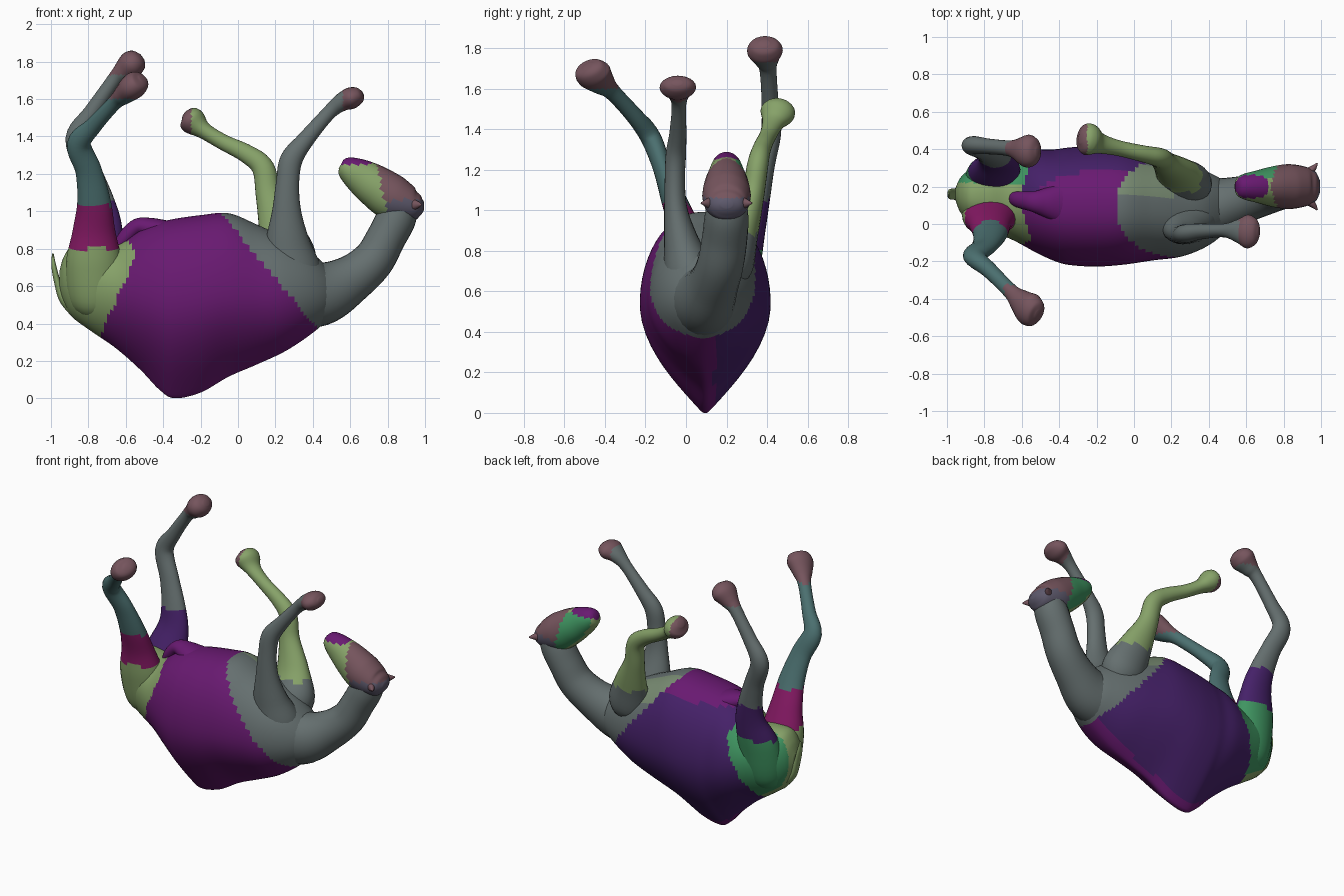
import bpy, bmesh, math
from mathutils import Vector

COL = {
    "purple": (0.14, 0.010, 0.165), "indigo": (0.06, 0.015, 0.14), "grey": (0.13, 0.16, 0.16),
    "green": (0.24, 0.36, 0.14), "emerald": (0.05, 0.30, 0.12), "magenta": (0.24, 0.01, 0.13),
    "teal": (0.07, 0.16, 0.16), "rose": (0.18, 0.09, 0.11), "slate": (0.11, 0.10, 0.15),
    "sage": (0.19, 0.26, 0.17),
}
MATS = {}
for k, c in COL.items():
    MATS[k] = bpy.data.materials.new(k)
    MATS[k].diffuse_color = (*c, 1)


def spline(pts, n):
    """Smoothly interpolate station tuples (Catmull-Rom)."""
    out = []
    for i in range(len(pts) - 1):
        p0, p1, p2, p3 = (pts[max(0, min(len(pts) - 1, i + d))] for d in (-1, 0, 1, 2))
        for s in range(n):
            t = s / n
            out.append([0.5 * (2 * b + (c - a) * t + (2 * a - 5 * b + 4 * c - d) * t * t
                               + (3 * b - a - 3 * c + d) * t ** 3)
                        for a, b, c, d in zip(p0, p1, p2, p3)])
    out.append(list(pts[-1]))
    return out


def loft(name, rings, paint):
    """Skin a list of rings, colouring each face by its centre."""
    bm = bmesh.new()
    vs = [[bm.verts.new(p) for p in r] for r in rings]
    n = len(vs[0])
    for a, b in zip(vs, vs[1:]):
        for i in range(n):
            bm.faces.new((a[i], a[(i + 1) % n], b[(i + 1) % n], b[i]))
    bm.faces.new(vs[0][::-1])
    bm.faces.new(vs[-1])
    bmesh.ops.recalc_face_normals(bm, faces=bm.faces)
    me = bpy.data.meshes.new(name)
    keys = []
    for f in bm.faces:
        f.smooth = True
        k = paint(f.calc_center_median())
        if k not in keys:
            keys.append(k)
            me.materials.append(MATS[k])
        f.material_index = keys.index(k)
    bm.to_mesh(me)
    bm.free()
    ob = bpy.data.objects.new(name, me)
    bpy.context.collection.objects.link(ob)
    return ob


def tube(name, pts, paint, n=6, sides=24):
    """Limb along stations (x, y, z, radius in side plane, radius across)."""
    st = spline(pts, n)
    rings = []
    for i, s in enumerate(st):
        a, b = st[max(0, i - 1)], st[min(len(st) - 1, i + 1)]
        t = (Vector(b[:3]) - Vector(a[:3])).normalized()
        y = Vector((0, 1, 0))
        side = (y - t * y.dot(t)).normalized()
        up = t.cross(side)
        c = Vector(s[:3])
        ang = [2 * math.pi * k / sides for k in range(sides)]
        rings.append([c + up * s[3] * math.cos(q) + side * s[4] * math.sin(q) for q in ang])
    return loft(name, rings, paint)


# Body: x, centre y, bottom, top, half width, widest z, taper of the hump side
body = [(-.955, .16, .58, .68, .03, .63, 1), (-.93, .155, .51, .76, .09, .64, 1),
        (-.88, .15, .43, .82, .14, .64, 1), (-.78, .15, .355, .83, .185, .62, 1.1),
        (-.65, .14, .265, .82, .225, .58, 1.3), (-.52, .12, .15, .90, .275, .55, 1.5),
        (-.42, .10, .045, .94, .30, .53, 1.75), (-.34, .095, .0, .96, .315, .53, 1.8),
        (-.20, .095, .03, .98, .323, .54, 1.8), (-.05, .095, .115, .99, .312, .56, 1.6),
        (.10, .09, .18, .93, .285, .56, 1.4), (.25, .08, .25, .86, .255, .56, 1.2),
        (.38, .08, .335, .79, .205, .56, 1.1), (.48, .09, .42, .70, .14, .56, 1),
        (.54, .10, .50, .64, .05, .57, 1)]
rings = []
for x, yc, bot, top, w, mid, p in spline(body, 8):
    r = []
    m = .15 * max(0, min(1, p - 1))      # keeps the hump tip rounded
    for k in range(56):
        q = 2 * math.pi * (k + .5) / 56
        c, s = math.cos(q), math.sin(q)
        a = abs(c)
        wide = (1 - m) * a ** (1 + 1.8 * (p - 1)) + m * a ** .5 if s < 0 else a ** .9
        r.append((x, yc + math.copysign(w * wide, c), mid + s * (top - mid if s > 0 else mid - bot)))
    rings.append(r)


def paint_body(c):
    if c.x < -.73 + .45 * (min(c.z, .78) - .35) - max(0, c.z - .78):
        return "emerald" if c.y > .22 else "green"
    if c.x > .4 - .83 * (c.z - .4):
        return "sage" if c.y > .15 and c.z > .8 else "grey"
    return "indigo" if c.y > .14 and c.z < .9 else "purple"


loft("body", rings, paint_body)
tube("belly_ridge", [(-.25, .11, .885, .04, .13), (-.38, .11, .895, .055, .11), (-.47, .115, .91, .055, .08),
                     (-.54, .12, .915, .045, .055), (-.61, .13, .85, .04, .045), (-.66, .14, .78, .02, .03)],
     lambda c: "purple")

# Neck and head
tube("neck", [(.28, .08, .58, .23, .20), (.45, .095, .565, .175, .155), (.60, .135, .635, .13, .125),
              (.72, .17, .735, .112, .115), (.79, .19, .855, .105, .112), (.85, .20, .97, .105, .108),
              (.88, .20, 1.05, .08, .09), (.89, .20, 1.08, .03, .04)],
     lambda c: "grey")


def paint_head(c):
    if c.z > 1.25 and c.x < .72:
        return "purple"
    if c.x + .25 * (c.z - 1) < .80:
        return "emerald" if c.y > .25 else "green"
    return "rose" if c.z > 1.06 else "slate"


tube("head", [(.995, .20, 1.03, .02, .03), (.97, .20, 1.03, .06, .08), (.92, .20, 1.035, .095, .105),
              (.83, .20, 1.07, .122, .12), (.74, .20, 1.13, .115, .108), (.665, .20, 1.18, .098, .088),
              (.605, .20, 1.218, .076, .073), (.565, .20, 1.242, .052, .055), (.55, .20, 1.25, .025, .03)],
     paint_head)
for nm, s in (("ear_left", 1), ("ear_right", -1)):
    tube(nm, [(.91, .20 + s * .06, 1.035, .04, .03), (.955, .20 + s * .095, 1.035, .022, .018),
              (.98, .20 + s * .125, 1.035, .004, .004)], lambda c: "rose")

# Tail
tube("tail", [(-.85, .16, .44, .03, .04), (-.93, .16, .525, .024, .034), (-.965, .16, .62, .018, .03),
              (-.985, .16, .71, .013, .026), (-.99, .16, .775, .004, .008)], lambda c: "green")


# Legs, root to foot
def paint_leg(hip, thigh, shin, z1, z2, foot):
    def f(c):
        if foot(c):
            return "rose"
        return hip if c.z < z1 else thigh if c.z < z2 else shin
    return f


tube("hind_leg_right", [
    (-.75, .13, .42, .04, .04), (-.76, .10, .52, .14, .12), (-.77, .045, .72, .15, .11),
    (-.77, .0, .89, .115, .08), (-.77, -.06, 1.05, .09, .062), (-.80, -.12, 1.22, .07, .047),
    (-.85, -.175, 1.36, .064, .05), (-.77, -.25, 1.46, .045, .042), (-.66, -.36, 1.58, .04, .042),
    (-.61, -.41, 1.625, .055, .065), (-.56, -.455, 1.67, .07, .09), (-.522, -.475, 1.70, .056, .07),
    (-.51, -.483, 1.712, .02, .025)],
    paint_leg("green", "magenta", "teal", .80, 1.03, lambda c: c.z > 1.60))
tube("hind_leg_left", [
    (-.75, .16, .42, .04, .04), (-.76, .20, .52, .14, .12), (-.75, .27, .74, .145, .10),
    (-.73, .33, .92, .11, .065), (-.75, .36, 1.06, .085, .055), (-.80, .39, 1.22, .067, .048),
    (-.86, .42, 1.39, .062, .05), (-.78, .415, 1.53, .045, .042), (-.67, .405, 1.69, .04, .042),
    (-.62, .398, 1.74, .055, .06), (-.57, .39, 1.785, .072, .088), (-.53, .387, 1.812, .056, .07),
    (-.512, .386, 1.825, .02, .025)],
    paint_leg("emerald", "indigo", "grey", .80, 1.05, lambda c: c.z > 1.73))
tube("fore_leg_right", [
    (.30, .06, .52, .05, .05), (.29, .03, .64, .16, .13), (.265, -.02, .83, .12, .09),
    (.26, -.05, 1.0, .078, .058), (.265, -.055, 1.15, .062, .05), (.285, -.05, 1.275, .06, .05),
    (.36, -.04, 1.38, .046, .042), (.48, -.035, 1.52, .038, .036), (.55, -.037, 1.58, .048, .06),
    (.605, -.04, 1.605, .058, .09), (.65, -.042, 1.622, .042, .068), (.668, -.043, 1.63, .015, .025)],
    paint_leg("grey", "grey", "grey", .8, 1.0, lambda c: c.x > .56))
tube("fore_leg_left", [
    (.29, .16, .58, .05, .05), (.275, .21, .73, .145, .12), (.225, .28, .90, .115, .08),
    (.165, .33, 1.08, .07, .057), (.135, .355, 1.23, .06, .052), (.05, .375, 1.305, .05, .045),
    (-.08, .405, 1.37, .042, .042), (-.18, .43, 1.43, .045, .055), (-.235, .45, 1.475, .07, .085),
    (-.265, .458, 1.505, .062, .075), (-.285, .462, 1.52, .022, .03)],
    paint_leg("grey", "green", "green", .88, 1.3, lambda c: c.x < -.25))
